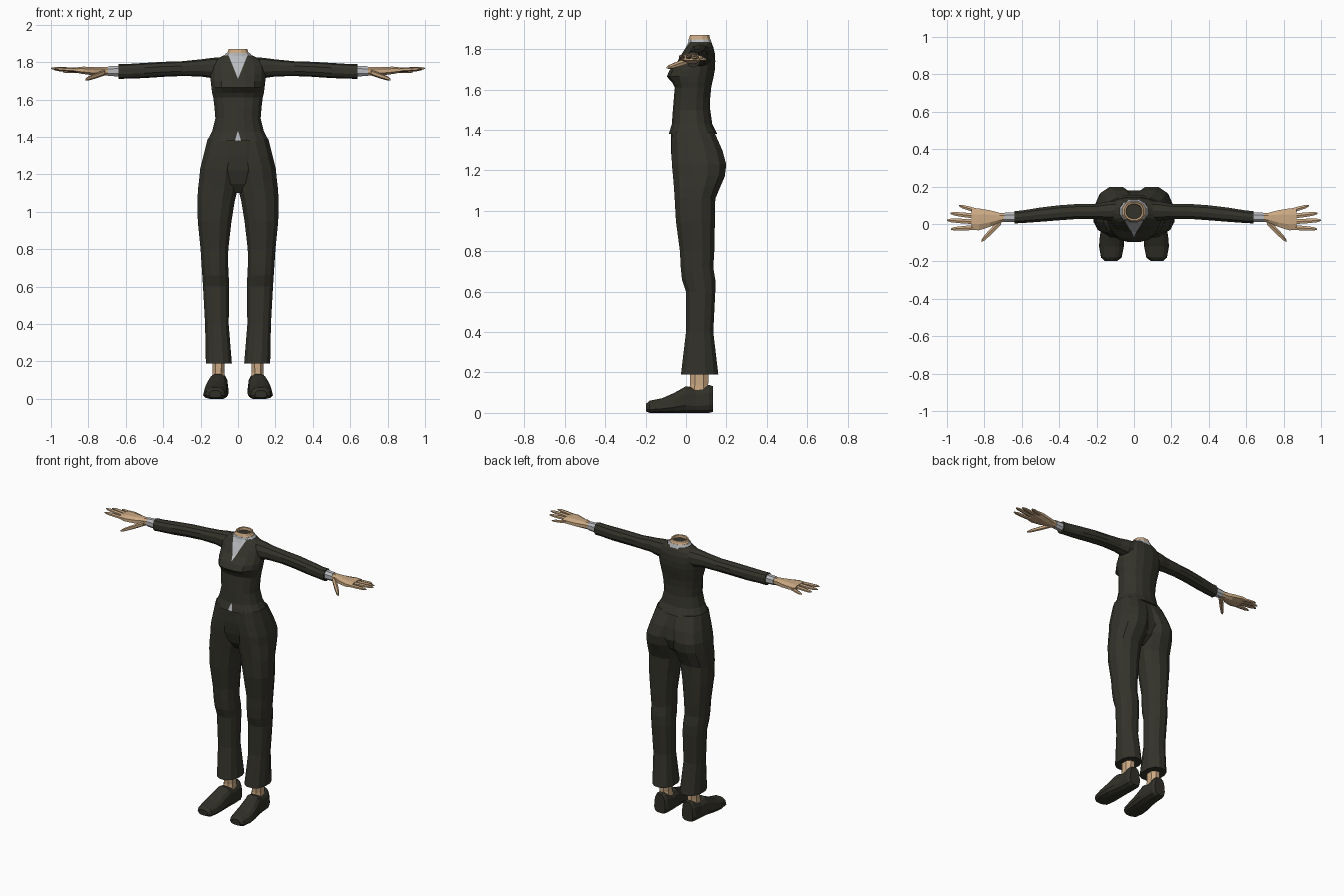
import bpy, bmesh, math
from mathutils import Vector


def material(name, rgb):
    m = bpy.data.materials.new(name)
    m.diffuse_color = (*rgb, 1)
    return m


SUIT = material("dark olive suit", (0.034, 0.033, 0.024))
SHOE = material("dark shoe leather", (0.030, 0.029, 0.021))
SKIN = material("skin", (0.60, 0.40, 0.23))
SHIRT = material("pale grey shirt", (0.48, 0.49, 0.51))


def section(t, u0, u1, v0, v1, axis, n, e, taper):
    """Rounded-box cross-section spanning u0..u1 by v0..v1 at position t."""
    pts = []
    for i in range(n):
        a = 2 * math.pi * (i + 0.5) / n
        c, s = math.cos(a), math.sin(a)
        u = math.copysign(abs(c) ** (2 / e), c) / math.cos(math.pi / n) ** (2 / e)
        v = math.copysign(abs(s) ** (2 / e), s)
        v /= max(abs(math.sin(2 * math.pi * (k + 0.5) / n)) for k in range(n)) ** (2 / e)
        u *= 1 - taper * max(0, v)
        p, q = (u0 + u1) / 2 + u * (u1 - u0) / 2, (v0 + v1) / 2 + v * (v1 - v0) / 2
        pts.append({"x": (t, p, q), "y": (p, t, q), "z": (p, q, t)}[axis])
    return pts


def add_loft(bm, rows, axis, n=12, e=2.3, taper=0.0, caps=(True, True)):
    rings = [[bm.verts.new(p) for p in section(*r, axis, n, e, taper)] for r in rows]
    for a, b in zip(rings, rings[1:]):
        for i in range(n):
            j = (i + 1) % n
            bm.faces.new((a[i], a[j], b[j], b[i]))
    if caps[0]:
        bm.faces.new(rings[0][::-1])
    if caps[1]:
        bm.faces.new(rings[-1])


def finish(bm, name, mats, mirror=False):
    bmesh.ops.recalc_face_normals(bm, faces=bm.faces)
    me = bpy.data.meshes.new(name)
    bm.to_mesh(me)
    bm.free()
    for m in mats:
        me.materials.append(m)
    ob = bpy.data.objects.new(name, me)
    bpy.context.collection.objects.link(ob)
    if mirror:
        mod = ob.modifiers.new("mirror", "MIRROR")
        mod.use_mirror_merge = False
    return ob


def loft(name, rows, axis, mat, mirror=False, **kw):
    bm = bmesh.new()
    add_loft(bm, rows, axis, **kw)
    return finish(bm, name, [mat], mirror)


# Jacket body: height, half width, front, back
bm = bmesh.new()
body = [(1.38, .165, -.085, .155), (1.43, .138, -.07, .13), (1.50, .121, -.065, .12),
        (1.56, .126, -.06, .12), (1.61, .132, -.055, .125), (1.635, .138, -.06, .13),
        (1.665, .142, -.065, .137), (1.70, .146, -.055, .143), (1.74, .146, -.035, .145),
        (1.78, .143, -.018, .143), (1.81, .125, .0, .135), (1.835, .08, .012, .125)]
add_loft(bm, [(z, -w, w, f, b) for z, w, f, b in body], "z", n=16)
# Bust shaping
for v in bm.verts:
    if v.co.y < 0.03:
        d = ((abs(v.co.x) - .06) / .05) ** 2
        h = v.co.z - 1.668
        v.co.y -= .04 * math.exp(-d - (h / (.06 if h > 0 else .028)) ** 2)


def above_v(x, z, tip, slope):
    return z > tip + abs(x) * slope


# Neckline and hem notch, cut as V shapes in the front
for tip, slope, zlo, zhi in ((1.71, 2.5, 1.69, 1.86), (1.435, -3.4, 1.36, 1.45)):
    for side in (-1, 1):
        faces = [f for f in bm.faces if f.calc_center_median().y < .05
                 and max(v.co.z for v in f.verts) > zlo
                 and min(v.co.z for v in f.verts) < zhi and abs(f.normal.z) < .99]
        geom = set(faces)
        for f in faces:
            geom.update(f.edges)
            geom.update(f.verts)
        bmesh.ops.bisect_plane(bm, geom=list(geom), plane_co=(0, 0, tip),
                               plane_no=Vector((-slope * side, 0, 1)))
for f in bm.faces:
    c = f.calc_center_median()
    if c.y < .03 and len(f.verts) < 12:
        if above_v(c.x, c.z, 1.71, 2.5):
            f.material_index = 1
        if c.z < 1.435 - abs(c.x) * 3.4:
            f.material_index = 1
finish(bm, "jacket_body", [SUIT, SHIRT])

# Shirt collar and open neck
loft("shirt_collar", [(1.822, -.085, .085, .01, .13), (1.848, -.064, .064, .012, .122)],
     "z", SHIRT, n=12)
loft("neck", [(1.845, -.064, .064, .012, .122), (1.855, -.054, .054, .015, .118),
              (1.87, -.05, .05, .02, .115), (1.868, -.042, .042, .028, .107),
              (1.85, -.04, .04, .03, .105)], "z", SKIN, n=12, caps=(False, False))
loft("neck_hollow", [(1.849, -.042, .042, .028, .107), (1.852, -.041, .041, .029, .106)],
     "z", SUIT, n=12)

# Sleeves: x, back-forward range, height range
loft("sleeve", [(.07, .02, .125, 1.72, 1.828), (.14, .02, .12, 1.715, 1.823),
                (.20, .027, .108, 1.724, 1.815), (.30, .027, .107, 1.726, 1.805),
                (.40, .02, .10, 1.722, 1.802), (.50, .012, .088, 1.715, 1.796),
                (.60, .005, .072, 1.712, 1.79), (.64, .003, .069, 1.71, 1.79)],
     "x", SUIT, mirror=True, n=10)
loft("shirt_cuff", [(.62, .01, .062, 1.722, 1.782), (.695, .01, .06, 1.727, 1.778)],
     "x", SHIRT, mirror=True, n=8)

# Hands: palm, four fingers and a thumb
bm = bmesh.new()
add_loft(bm, [(.66, .014, .056, 1.73, 1.775), (.72, .008, .06, 1.73, 1.775),
              (.77, -.015, .073, 1.73, 1.775), (.83, -.034, .083, 1.737, 1.776),
              (.87, -.03, .082, 1.745, 1.772)], "x", n=8)


def digit(x0, y0, z0, x1, y1, z1, r):
    rows = []
    for t, k in ((0, 1), (.5, .95), (.85, .75), (1, .3)):
        x, y, z = (a + (b - a) * t for a, b in ((x0, x1), (y0, y1), (z0, z1)))
        rows.append((x, y - r * k, y + r * k, z - r * k * .8, z + r * k * .8))
    add_loft(bm, rows, "x", n=6)


digit(.83, .068, 1.754, .935, .098, 1.748, .012)
digit(.85, .042, 1.758, .98, .057, 1.76, .013)
digit(.85, .012, 1.76, 1.0, .02, 1.767, .013)
digit(.84, -.018, 1.758, .978, -.027, 1.765, .013)
digit(.71, .015, 1.745, .815, -.09, 1.708, .019)
finish(bm, "hand", [SKIN], mirror=True)

# Trousers: hip block and legs
loft("trouser_hips", [(1.10, -.05, .05, -.01, .09), (1.15, -.13, .13, -.045, .15),
                      (1.22, -.19, .19, -.066, .178), (1.30, -.183, .183, -.075, .165),
                      (1.39, -.16, .16, -.075, .14)], "z", SUIT, n=16, e=2.4)
leg = [(.19, .033, .172, -.025, .16), (.40, .05, .176, .0, .135), (.60, .047, .187, .0, .145),
       (.66, .05, .191, -.02, .145), (.72, .053, .195, -.026, .135),
       (.80, .052, .20, -.03, .14), (.95, .035, .215, -.05, .143),
       (1.06, .017, .217, -.056, .145), (1.12, .002, .214, -.06, .17),
       (1.17, -.005, .208, -.064, .192), (1.23, -.01, .202, -.07, .199),
       (1.30, -.03, .185, -.072, .18), (1.39, -.05, .162, -.07, .14)]
loft("trouser_leg", leg, "z", SUIT, mirror=True, n=12)

# Ankles and shoes
loft("ankle", [(.09, .065, .14, .01, .115), (.14, .073, .137, .02, .11),
               (.22, .07, .138, .018, .112)], "z", SKIN, mirror=True, n=8)
loft("shoe", [(-.198, .09, .155, .008, .045), (-.18, .066, .176, .0, .06),
              (-.12, .054, .187, .0, .072), (-.06, .052, .182, .0, .098),
              (-.0, .05, .168, .0, .132), (.05, .05, .16, .0, .122),
              (.115, .05, .156, .0, .138), (.134, .062, .145, .006, .132)],
     "y", SHOE, mirror=True, n=12, e=3.2, taper=.3)
